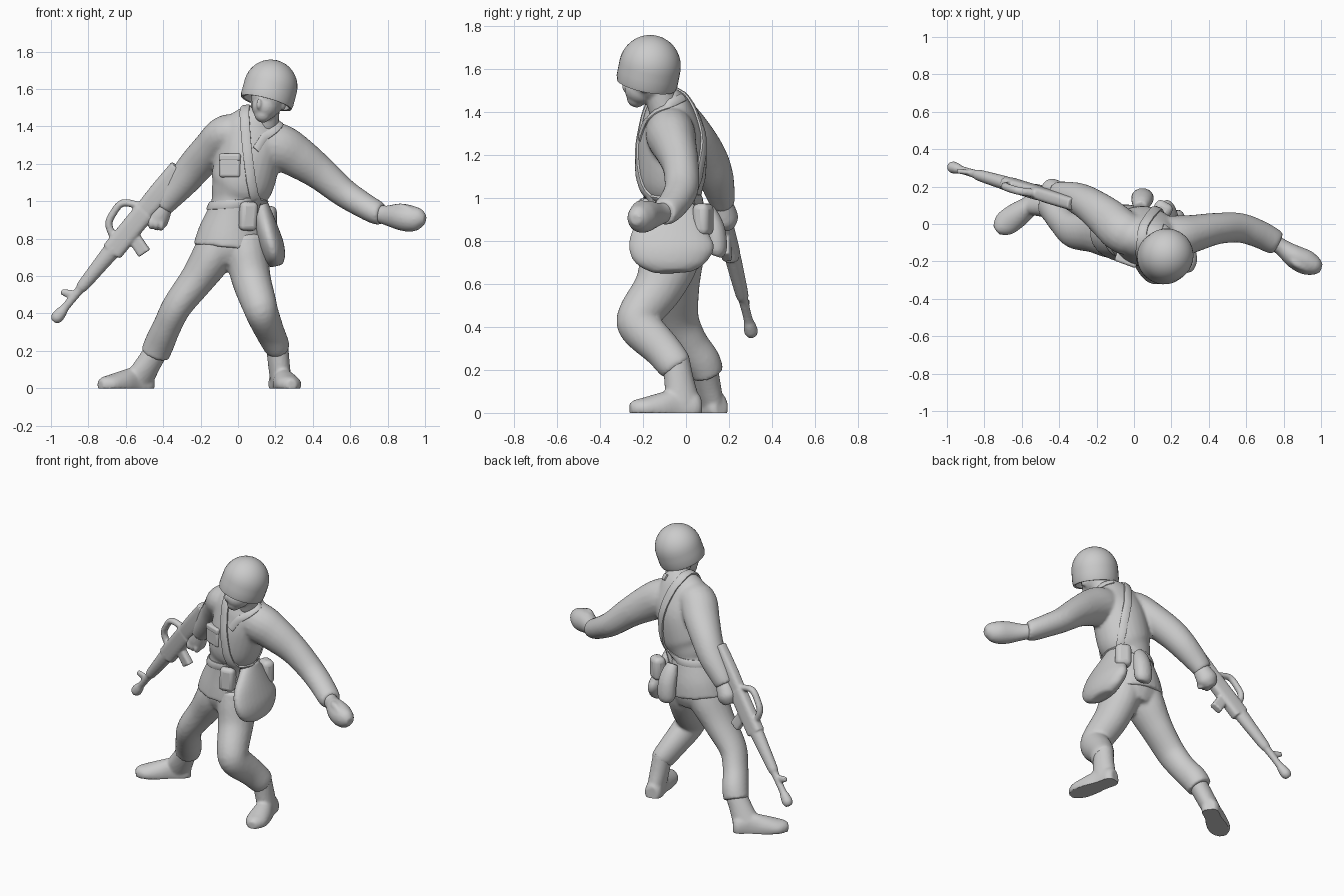
import bpy, bmesh, math
from mathutils import Vector, Matrix
from mathutils.bvhtree import BVHTree

if "Cube" in bpy.data.objects:
    bpy.data.objects.remove(bpy.data.objects["Cube"])

grey = bpy.data.materials.new("plastic_grey")
grey.diffuse_color = (0.6, 0.6, 0.6, 1)
grey.use_nodes = True
grey.node_tree.nodes["Principled BSDF"].inputs["Base Color"].default_value = grey.diffuse_color


def catmull(pts, sub=5):
    """Smoothly resample a list of equal-length tuples."""
    out = []
    for i in range(len(pts) - 1):
        p = [pts[max(0, min(len(pts) - 1, i + k))] for k in (-1, 0, 1, 2)]
        for s in range(sub):
            t = s / sub
            out.append([0.5 * (2 * b + (c - a) * t + (2 * a - 5 * b + 4 * c - d) * t * t
                               + (3 * b - a - 3 * c + d) * t ** 3) for a, b, c, d in zip(*p)])
    return out + [list(pts[-1])]


def loft(bm, stations, ref, n=20, sub=5, power=1.0):
    """Elliptical skin along a path: x, y, z, radius along ref, radius across."""
    st = catmull(stations, sub)
    pos = [Vector(s[:3]) for s in st]
    rings = []
    for i, s in enumerate(st):
        t = (pos[min(i + 1, len(st) - 1)] - pos[max(i - 1, 0)]).normalized()
        u = Vector(ref)
        u = (u - t * u.dot(t)).normalized()
        v = t.cross(u)
        ring = []
        for k in range(n):
            c, q = math.cos(2 * math.pi * k / n), math.sin(2 * math.pi * k / n)
            c, q = math.copysign(abs(c) ** power, c), math.copysign(abs(q) ** power, q)
            ring.append(bm.verts.new(pos[i] + u * c * max(s[3], .004) + v * q * max(s[4], .004)))
        rings.append(ring)
    for a, b in zip(rings, rings[1:]):
        for k in range(n):
            bm.faces.new((a[k], a[(k + 1) % n], b[(k + 1) % n], b[k]))
    bm.faces.new(rings[0])
    bm.faces.new(rings[-1])


def ball(bm, loc, size, yaw=0):
    m = Matrix.LocRotScale(Vector(loc), Matrix.Rotation(yaw, 3, 'Z'), Vector(size))
    bmesh.ops.create_uvsphere(bm, u_segments=20, v_segments=12, radius=1, matrix=m)


def finish(bm, name, voxel=0, smooth=4, bevel=0, floor=False, angle=50):
    bmesh.ops.recalc_face_normals(bm, faces=bm.faces)
    me = bpy.data.meshes.new(name)
    bm.to_mesh(me)
    bm.free()
    ob = bpy.data.objects.new(name, me)
    bpy.context.collection.objects.link(ob)
    me.materials.append(grey)
    bpy.ops.object.select_all(action='DESELECT')
    bpy.context.view_layer.objects.active = ob
    ob.select_set(True)
    if voxel:
        m = ob.modifiers.new("fuse", 'REMESH')
        m.mode, m.voxel_size = 'VOXEL', voxel
        bpy.ops.object.modifier_apply(modifier=m.name)
        m = ob.modifiers.new("soften", 'SMOOTH')
        m.factor, m.iterations = 0.5, smooth
        bpy.ops.object.modifier_apply(modifier=m.name)
    if bevel:
        m = ob.modifiers.new("round", 'BEVEL')
        m.width, m.segments = bevel, 3
    if floor:
        for v in ob.data.vertices:
            v.co.z = max(v.co.z, 0)
    bpy.ops.object.shade_smooth_by_angle(angle=math.radians(angle))
    return ob


X, Z = (1, 0, 0), (0, 0, 1)

# Jacket: torso, skirt and both sleeves fused
bm = bmesh.new()
loft(bm, [(-.045, -.05, .75, .195, .155), (-.035, -.05, .84, .175, .15), (-.015, -.06, .98, .13, .13),
          (-.005, -.06, 1.03, .142, .137), (.022, -.065, 1.1, .17, .158), (.06, -.065, 1.25, .172, .158),
          (.085, -.075, 1.36, .175, .13), (.108, -.085, 1.42, .14, .105), (.13, -.1, 1.46, .09, .08),
          (.142, -.11, 1.485, .07, .065)], X, 28)
loft(bm, [(.1, -.08, 1.32, .12, .11), (.22, -.07, 1.29, .125, .115), (.32, -.05, 1.235, .112, .1),
          (.44, -.025, 1.15, .092, .085), (.56, -.02, 1.05, .078, .08), (.66, -.05, .985, .07, .075),
          (.74, -.09, .94, .064, .07), (.77, -.105, .932, .056, .06)], Z)
loft(bm, [(.05, -.08, 1.35, .1, .1), (-.055, -.045, 1.36, .105, .115), (-.135, .025, 1.285, .1, .11),
          (-.225, .095, 1.19, .095, .095), (-.295, .135, 1.105, .085, .085), (-.37, .16, 1.02, .072, .068),
          (-.41, .17, .97, .062, .057)], Z)
jacket = finish(bm, "jacket", .011, 5)

# Trousers: pelvis and two legs fused, bloused over the boots
bm = bmesh.new()
loft(bm, [(-.03, -.05, .84, .16, .13), (-.03, -.05, .75, .18, .14), (-.02, -.05, .67, .11, .11)], X)
loft(bm, [(-.09, -.05, .8, .11, .13), (-.14, -.05, .7, .11, .13), (-.22, -.045, .58, .093, .108),
          (-.325, -.035, .44, .08, .095), (-.38, .015, .33, .076, .085), (-.42, .075, .24, .08, .085),
          (-.445, .1, .18, .078, .078)], X)
loft(bm, [(.04, -.06, .8, .12, .13), (.05, -.08, .7, .115, .135), (.072, -.13, .58, .105, .115),
          (.11, -.215, .46, .095, .1), (.13, -.213, .4, .088, .1), (.172, -.115, .3, .077, .088),
          (.205, -.058, .23, .07, .082), (.213, -.04, .205, .062, .072)], X)
finish(bm, "trousers", .011, 5)

# Boots: heel-to-toe sole plus ankle shaft
for name, ankle, heel, toe in (("left_boot", (.205, -.05, .26), (.22, .02, .04), (.274, -.2, .035)),
                               ("right_boot", (-.42, .085, .23), (-.505, .135, .04), (-.69, -.0, .035))):
    bm = bmesh.new()
    h, t, a = Vector(heel), Vector(toe), Vector(ankle)
    d = (t - h).normalized()
    side = d.cross(Vector(Z))
    row = [(-.05, .035, .05), (-.02, .055, .075), (.06, .054, .09), (.14, .067, .073), (.22, .068, .052),
           (.262, .05, .042), (.288, .025, .028)]
    loft(bm, [tuple(h + d * s + Vector((0, 0, -.015))) + (w, hh) for s, w, hh in row], side)
    m = h + d * .035
    loft(bm, [tuple(a) + (.06, .065), tuple(a.lerp(m, .5)) + (.058, .07), tuple(m) + (.055, .085)], side)
    finish(bm, name, .009, 3, floor=True)

# Head: skull, jaw, nose, ears, neck; face turned to one side
bm = bmesh.new()
yaw = math.radians(-24)
ball(bm, (.162, -.178, 1.56), (.09, .105, .11), yaw)
ball(bm, (.146, -.208, 1.505), (.072, .08, .072), yaw)
ball(bm, (.133, -.23, 1.466), (.046, .046, .046), yaw)
ball(bm, (.112, -.283, 1.52), (.014, .014, .03), yaw)
for s in (-1, 1):
    ball(bm, (.162 + s * .078, -.165 - s * .03, 1.52), (.015, .025, .033), yaw)
loft(bm, [(.145, -.1, 1.4, .07, .07), (.163, -.14, 1.54, .065, .07)], X)
finish(bm, "head", .007, 6)

# Helmet: revolved dome with a flared lip, tipped back
bm = bmesh.new()
prof = [(.0, -.05), (.115, -.05), (.125, -.088), (.139, -.09), (.144, -.07), (.144, -.035)]
prof += [(.144 * math.cos(a), .147 * math.sin(a)) for a in [math.radians(q) for q in range(0, 91, 10)]]
tip = Vector((.27, .2, 1)).to_track_quat('Z', 'Y').to_matrix().to_4x4()
vs = [bm.verts.new((r, 0, z)) for r, z in prof]
es = [bm.edges.new(p) for p in zip(vs, vs[1:])]
bmesh.ops.spin(bm, geom=vs + es, cent=(0, 0, 0), axis=Z, angle=2 * math.pi, steps=36)
bmesh.ops.remove_doubles(bm, verts=bm.verts, dist=.0005)
bmesh.ops.transform(bm, matrix=Matrix.Translation((.174, -.168, 1.611)) @ tip, verts=bm.verts)
finish(bm, "helmet", angle=40)

# Hands: open fist held out, and a fist on the pistol grip
bm = bmesh.new()
loft(bm, [(.73, -.085, .94, .045, .045), (.79, -.125, .925, .052, .045), (.86, -.175, .918, .07, .062),
          (.92, -.205, .908, .071, .066), (.97, -.225, .905, .056, .05), (1.0, -.235, .9, .025, .025)], Z)
loft(bm, [(.82, -.16, .95, .022, .022), (.87, -.21, .963, .026, .025), (.93, -.24, .945, .02, .02)], Z)
finish(bm, "left_hand", .008, 3)
bm = bmesh.new()
loft(bm, [(-.39, .16, .99, .047, .045), (-.42, .175, .935, .062, .057), (-.44, .185, .895, .064, .057),
          (-.46, .19, .86, .035, .033)], Z)
for k in range(3):
    ball(bm, (-.465 + k * .028, .155, .885 - k * .004), (.017, .035, .036))
finish(bm, "right_hand", .008, 3)

# Rifle: laid out along the bore (s) and upward (h), stock against the forearm
muzzle, bore = Vector((-.975, .305, .37)), Vector((.63, -.19, .77)).normalized()
up = Vector((-.77, .06, .64))
up = (up - bore * up.dot(bore)).normalized()


def gun(s, h):
    return tuple(muzzle + bore * s + up * h)


bm = bmesh.new()
loft(bm, [gun(s, h) + (a, b) for s, h, a, b in
          [(-.015, 0, .02, .02), (.01, 0, .033, .032), (.05, 0, .03, .028), (.09, 0, .022, .021), (.2, 0, .024, .023),
           (.24, 0, .033, .03), (.4, 0, .042, .036), (.5, 0, .048, .038)]], up)
loft(bm, [gun(.48, -.005) + (.058, .037), gun(.76, -.005) + (.058, .037)], up, power=.6)
loft(bm, [gun(.74, 0) + (.05, .034), gun(.88, -.003) + (.058, .037), gun(1.06, -.008) + (.06, .036)], up, power=.6)
loft(bm, [gun(s, h) + (.022, .02) for s, h in [(.54, .03), (.58, .1), (.64, .12), (.72, .115), (.77, .03)]],
     up.cross(bore), 12)
loft(bm, [gun(.62, -.03) + (.034, .022), gun(.585, -.145) + (.037, .024)], bore, power=.5)
loft(bm, [gun(.73, -.03) + (.025, .022), gun(.76, -.13) + (.026, .022)], bore)
loft(bm, [gun(.16, .01) + (.028, .014), gun(.135, .07) + (.016, .014)], bore, 12)
finish(bm, "rifle", .007, 3)

# Webbing: straps snapped to the jacket surface
tree = BVHTree.FromPolygons([v.co for v in jacket.data.vertices], [p.vertices for p in jacket.data.polygons])


def strap(name, pts, width, thick):
    bm = bmesh.new()
    hits = [tree.find_nearest(Vector(p))[:2] for p in catmull(pts, 6)]
    rings = []
    for i, (p, nrm) in enumerate(hits):
        t = (hits[min(i + 1, len(hits) - 1)][0] - hits[max(i - 1, 0)][0]).normalized()
        w = t.cross(nrm).normalized() * width / 2
        rings.append([bm.verts.new(p + w * a + nrm * b) for a, b in
                      ((-1, -.015), (-1, thick * .6), (-.6, thick), (.6, thick), (1, thick * .6), (1, -.015))])
    for a, b in zip(rings, rings[1:]):
        for k in range(6):
            bm.faces.new((a[k], a[(k + 1) % 6], b[(k + 1) % 6], b[k]))
    bm.faces.new(rings[0])
    bm.faces.new(rings[-1])
    finish(bm, name)


strap("shoulder_strap", [(.16, -.2, .9), (.1, -.24, 1.02), (.06, -.26, 1.2), (.04, -.22, 1.36), (.045, -.1, 1.46),
                         (.08, .02, 1.41), (.13, .11, 1.28), (.17, .11, 1.12), (.18, .07, .98), (.17, .06, .88)], .05, .013)
strap("belt", [(-.015 + .16 * math.cos(a), -.06 + .16 * math.sin(a), .985)
               for a in [2 * math.pi * k / 12 for k in range(13)]], .045, .01)
strap("collar", [(.1, -.24, 1.28), (.16, -.22, 1.36), (.22, -.16, 1.42), (.225, -.08, 1.44), (.15, -.02, 1.46)], .04, .01)


# Pouches and pockets: softened boxes
def box(name, loc, size, yaw=0, pitch=0, bevel=.015):
    bm = bmesh.new()
    m = Matrix.LocRotScale(Vector(loc), Matrix.Rotation(yaw, 3, 'Z') @ Matrix.Rotation(pitch, 3, 'Y'), Vector(size))
    bmesh.ops.create_cube(bm, size=1, matrix=m)
    finish(bm, name, bevel=bevel)


box("chest_pocket", (-.04, -.19, 1.185), (.12, .05, .115), -.35)
box("chest_pocket_flap", (-.04, -.191, 1.235), (.122, .053, .04), -.35, 0, .012)
box("front_pouch", (.053, -.182, .92), (.095, .08, .155), .25, .05, .025)
box("back_pouch", (.155, .08, .9), (.1, .08, .15), -.5, 0, .03)

# Canteen at the back of the belt
bm = bmesh.new()
loft(bm, [(.045, .135, .73, .04, .03), (.045, .142, .76, .058, .048), (.045, .135, .84, .06, .05),
          (.04, .115, .91, .052, .042), (.035, .09, .96, .035, .03)], X)
finish(bm, "canteen", .009, 2)

# Side bag hanging at the hip
bag = [(.12, -.04, .99, .07, .04), (.14, -.05, .91, .135, .052), (.163, -.065, .82, .19, .064),
       (.183, -.068, .75, .195, .066), (.197, -.066, .69, .155, .055), (.205, -.065, .655, .09, .035)]
bm = bmesh.new()
loft(bm, bag, (0, 1, 0), 28)
finish(bm, "side_bag", .01, 3)
